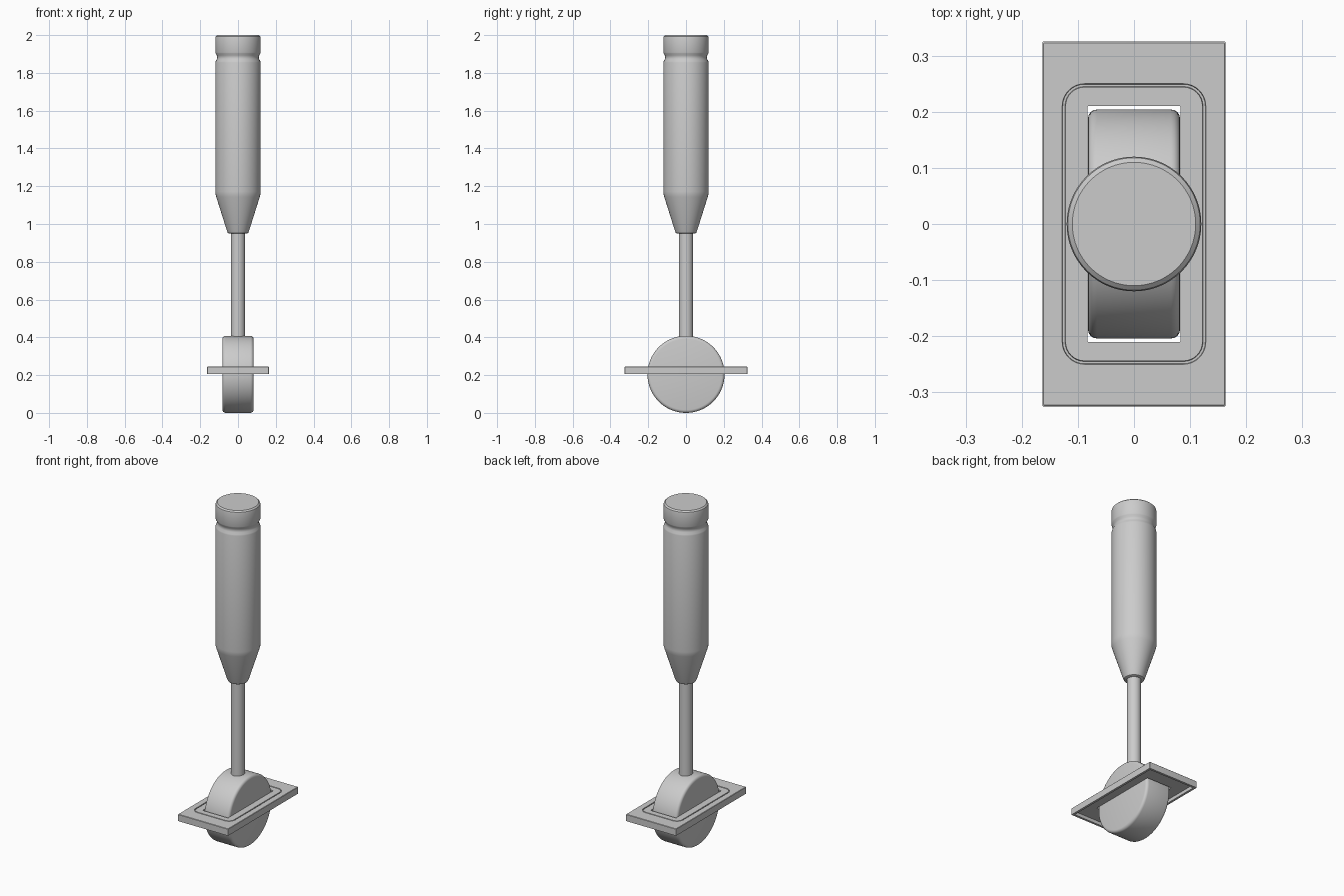
import bpy, bmesh, math

if "Cube" in bpy.data.objects:
    bpy.data.objects.remove(bpy.data.objects["Cube"])


def finish(name, bm, angle=30):
    bmesh.ops.recalc_face_normals(bm, faces=bm.faces)
    mesh = bpy.data.meshes.new(name)
    bm.to_mesh(mesh)
    bm.free()
    ob = bpy.data.objects.new(name, mesh)
    bpy.context.collection.objects.link(ob)
    bpy.ops.object.select_all(action='DESELECT')
    ob.select_set(True)
    bpy.context.view_layer.objects.active = ob
    bpy.ops.object.shade_smooth_by_angle(angle=math.radians(angle))
    return ob


def skin(bm, rings, closed=False):
    # join successive vertex rings with quads
    loops = [[bm.verts.new(p) for p in ring] for ring in rings]
    pairs = list(zip(loops, loops[1:]))
    if closed:
        pairs.append((loops[-1], loops[0]))
    for a, b in pairs:
        n = len(a)
        for i in range(n):
            j = (i + 1) % n
            bm.faces.new((a[i], a[j], b[j], b[i]))
    if not closed:
        bm.faces.new(loops[0])
        bm.faces.new(loops[-1])


def lathe(name, profile, axis='z', centre_z=0.0, n=64):
    # profile holds (radius, distance along axis)
    rings = []
    for r, h in profile:
        ring = []
        for i in range(n):
            t = 2 * math.pi * i / n
            c, s = r * math.cos(t), r * math.sin(t)
            ring.append((c, s, h) if axis == 'z' else (h, c, s + centre_z))
        rings.append(ring)
    bm = bmesh.new()
    skin(bm, rings)
    return finish(name, bm)


def rounded_rect(hx, hy, r, z, seg=8):
    pts = []
    for k, (sx, sy) in enumerate([(1, 1), (-1, 1), (-1, -1), (1, -1)]):
        for i in range(seg + 1):
            t = math.pi / 2 * (k + i / seg)
            pts.append((sx * (hx - r) + r * math.cos(t),
                        sy * (hy - r) + r * math.sin(t), z))
    return pts


# Slotted cover plate: rim, shallow groove, slot, hollow underside
plate = [
    (0.163, 0.325, 0.002, 0.205), (0.163, 0.325, 0.002, 0.243),
    (0.161, 0.323, 0.002, 0.245), (0.128, 0.250, 0.040, 0.245),
    (0.127, 0.249, 0.039, 0.240), (0.123, 0.245, 0.035, 0.240),
    (0.122, 0.244, 0.034, 0.245), (0.083, 0.210, 0.002, 0.245),
    (0.083, 0.210, 0.002, 0.225), (0.122, 0.244, 0.034, 0.225),
    (0.150, 0.312, 0.002, 0.225), (0.150, 0.312, 0.002, 0.205),
]
bm = bmesh.new()
skin(bm, [rounded_rect(*p) for p in plate], closed=True)
finish("cover_plate", bm)

# Pivot disc with softly rounded edges
R, W, B = 0.204, 0.082, 0.016
edge = [(R - B + B * math.sin(a), W - B + B * math.cos(a))
        for a in [math.pi / 2 * i / 4 for i in range(5)]]
disc = [(r, -h) for r, h in edge] + [(r, h) for r, h in reversed(edge)]
lathe("pivot_disc", disc, axis='x', centre_z=R, n=96)

# Lever rod
lathe("lever_rod", [(0.038, 0.36), (0.038, 0.98)], n=32)

# Grip with tapered base, neck groove and end cap
lathe("lever_grip", [
    (0.048, 0.950), (0.054, 0.953), (0.058, 0.962), (0.115, 1.143),
    (0.119, 1.158), (0.120, 1.172), (0.120, 1.855), (0.118, 1.862),
    (0.112, 1.873), (0.110, 1.882), (0.112, 1.892), (0.118, 1.902),
    (0.120, 1.908), (0.120, 1.984), (0.118, 1.993), (0.110, 2.000)])
